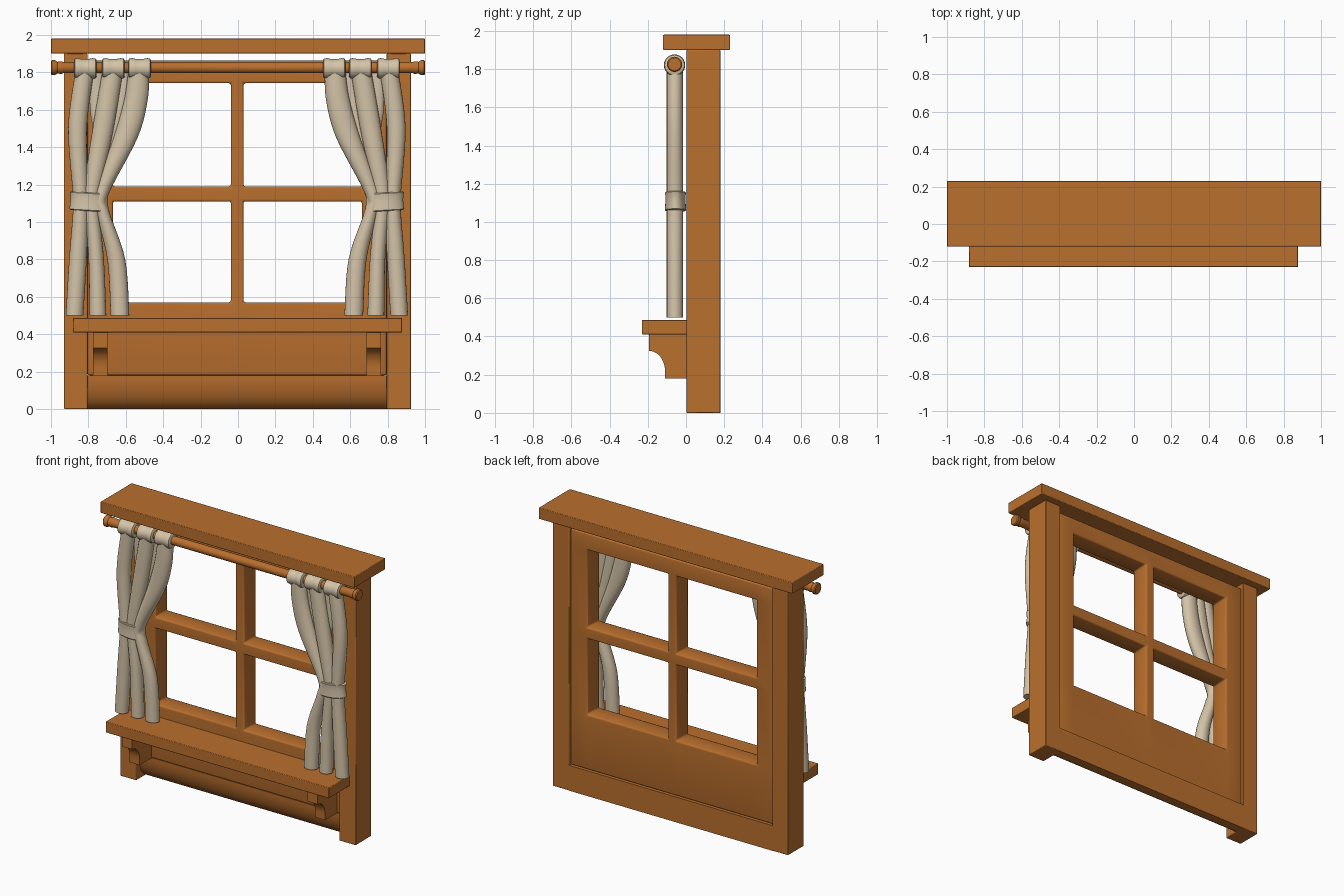
import bpy, bmesh, math
from mathutils import Vector

cube = bpy.data.objects.get("Cube")
if cube:
    bpy.data.objects.remove(cube, do_unlink=True)


def material(name, rgb):
    m = bpy.data.materials.new(name)
    m.use_nodes = True
    m.diffuse_color = (*rgb, 1)
    m.node_tree.nodes["Principled BSDF"].inputs["Base Color"].default_value = (*rgb, 1)
    return m


wood = material("warm_wood", (0.49, 0.16, 0.027))
cloth = material("beige_cloth", (0.66, 0.55, 0.39))


def finish(name, bm, mat, bevel=0, segments=2, thickness=0):
    bmesh.ops.recalc_face_normals(bm, faces=bm.faces[:])
    me = bpy.data.meshes.new(name)
    bm.to_mesh(me)
    bm.free()
    ob = bpy.data.objects.new(name, me)
    bpy.context.collection.objects.link(ob)
    me.materials.append(mat)
    if thickness:
        so = ob.modifiers.new("Thickness", 'SOLIDIFY')
        so.thickness = thickness
        so.offset = 0
    if bevel:
        be = ob.modifiers.new("Bevel", 'BEVEL')
        be.width = bevel
        be.segments = segments
        be.limit_method = 'ANGLE'
    bpy.ops.object.select_all(action='DESELECT')
    ob.select_set(True)
    bpy.context.view_layer.objects.active = ob
    bpy.ops.object.shade_smooth_by_angle(angle=math.radians(40))
    return ob


def box(name, x, y, z, bevel=0.004):
    bm = bmesh.new()
    bmesh.ops.create_cube(bm, size=1)
    for v in bm.verts:
        v.co = [a + (c + 0.5) * (b - a) for c, (a, b) in zip(v.co, (x, y, z))]
    return finish(name, bm, wood, bevel)


def extrude_x(name, profile, x0, x1):
    """Extrude a (y, z) outline from x0 to x1."""
    bm = bmesh.new()
    face = bm.faces.new([bm.verts.new((x0, y, z)) for y, z in profile])
    new = bmesh.ops.extrude_face_region(bm, geom=[face])["geom"]
    for v in new:
        if isinstance(v, bmesh.types.BMVert):
            v.co.x = x1
    return finish(name, bm, wood)


def smooth_keys(keys, steps):
    """Catmull-Rom interpolation between key stations."""
    k = [Vector(p) for p in [keys[0], *keys, keys[-1]]]
    out = []
    for a, b, c, d in zip(k, k[1:], k[2:], k[3:]):
        for i in range(steps):
            t = i / steps
            out.append(b + (c - a) * (t / 2) + (a * 2 - b * 5 + c * 4 - d) * (t * t / 2)
                       + (b * 3 - a - c * 3 + d) * (t ** 3 / 2))
    return out + [k[-1]]


def loft(name, stations, mat, axis='z', sides=20, tilt=0):
    """Elliptical tube; station = (position, centre a, centre b, radius a, radius b)."""
    bm = bmesh.new()
    rings = []
    for t, a, b, ra, rb in stations:
        ring = []
        for i in range(sides):
            w = math.tau * i / sides
            p, q = a + ra * math.cos(w), b + rb * math.sin(w)
            co = (p, q, t + tilt * (p - a)) if axis == 'z' else (t, p, q)
            ring.append(bm.verts.new(co))
        rings.append(ring)
    for r, s in zip(rings, rings[1:]):
        for i in range(sides):
            j = (i + 1) % sides
            bm.faces.new((r[i], r[j], s[j], s[i]))
    bm.faces.new(rings[0])
    bm.faces.new(rings[-1])
    return finish(name, bm, mat)


# Outer frame and shelf
box("top_board", (-1, 1), (-0.12, 0.23), (1.9, 1.98))
box("right_post", (-0.93, -0.805), (0.003, 0.18), (0, 1.9))
box("left_post", (0.795, 0.925), (0.003, 0.18), (0, 1.9))
box("sill", (-0.883, 0.877), (-0.23, 0.04), (0.41, 0.487))

# Bottom rail with rounded front
arc = [(0.13 - 0.1 * math.cos(a), 0.18 * (1 - math.sin(a)))
       for a in [math.pi / 2 * i / 12 for i in range(13)]]
extrude_x("bottom_rail", arc + [(0.18, 0), (0.18, 0.18)], -0.81, 0.8)

# Window panel with four openings
xs = [-0.805, -0.669, -0.038, 0.029, 0.663, 0.795]
zs = [0.18, 0.57, 1.11, 1.19, 1.742, 1.862]
bm = bmesh.new()
grid = [[bm.verts.new((x, 0.095, z)) for z in zs] for x in xs]
for i in range(5):
    for j in range(5):
        if not (i in (1, 3) and j in (1, 3)):
            bm.faces.new((grid[i][j], grid[i + 1][j], grid[i + 1][j + 1], grid[i][j + 1]))
finish("window_panel", bm, wood, bevel=0.012, segments=3, thickness=0.14)

# Curtain rod with end knobs
ROD_Y, ROD_Z = -0.06, 1.825
half = [(0.935, 0.03), (0.945, 0.034), (0.965, 0.031), (0.978, 0.04), (0.994, 0.04), (1.0, 0.034)]
ends = [(-x, r) for x, r in reversed(half)] + half
loft("curtain_rod", [(x, ROD_Y, ROD_Z, r, r) for x, r in ends], wood, 'x', 24)

# Folds as height, distance from centre, half width, per side
FOLDS = {
    "outer": [(1.80, 0.815, 0.05), (1.5, 0.852, 0.05), (1.15, 0.835, 0.042),
              (1.05, 0.835, 0.042), (0.8, 0.85, 0.047), (0.5, 0.868, 0.047)],
    "middle": [(1.80, 0.665, 0.055), (1.5, 0.715, 0.056), (1.15, 0.777, 0.045),
               (1.05, 0.775, 0.04), (0.8, 0.752, 0.041), (0.5, 0.743, 0.045)],
    "inner": [(1.80, 0.525, 0.056), (1.65, 0.54, 0.063), (1.45, 0.595, 0.064), (1.15, 0.725, 0.04),
              (1.05, 0.717, 0.037), (0.8, 0.645, 0.048), (0.5, 0.625, 0.05)],
}
BACK_FOLDS = {
    "outer": [(1.80, 0.752, 0.04), (1.6, 0.745, 0.04), (1.45, 0.74, 0.032), (1.15, 0.79, 0.03)],
    "inner": [(1.80, 0.60, 0.035), (1.6, 0.63, 0.04), (1.15, 0.75, 0.03)],
}
LOOP = [(-0.06, 0.044), (-0.055, 0.052), (-0.04, 0.055), (-0.01, 0.049),
        (0.02, 0.050), (0.043, 0.056), (0.056, 0.052), (0.06, 0.044)]
TIE = [(1.058, 0.097), (1.063, 0.105), (1.075, 0.104), (1.11, 0.099),
       (1.142, 0.101), (1.152, 0.104), (1.157, 0.096)]

for side, s in (("right", -1), ("left", 1)):
    def at(u):
        return -0.006 + s * u

    for part, keys in FOLDS.items():
        st = smooth_keys([(z, at(u), -0.058, w, 0.043) for z, u, w in keys], 6)
        loft(f"{side}_{part}_curtain_fold", st, cloth)
        u = keys[0][1] - 0.005
        loft(f"{side}_{part}_curtain_loop",
             [(at(u + x), ROD_Y, ROD_Z - 0.004, r, r) for x, r in LOOP], cloth, 'x', 24)
    for part, keys in BACK_FOLDS.items():
        st = smooth_keys([(z, at(u), -0.035, w, 0.018) for z, u, w in keys], 6)
        loft(f"{side}_{part}_back_fold", st, cloth, sides=12)
    loft(f"{side}_curtain_tie", [(z, at(0.79), -0.055, r, r * 0.53) for z, r in TIE],
         cloth, sides=28, tilt=0.06 * s)

    # Shelf bracket with concave front
    cove = [(-0.195 + 0.085 * math.sin(a), 0.22 + 0.11 * math.cos(a))
            for a in [math.pi / 2 * i / 10 for i in range(11)]]
    cove = [(-0.195 + 0.085 * math.sin(a), 0.325 - 0.105 * (1 - math.cos(a)))
            for a in [math.pi / 2 * i / 10 for i in range(11)]]
    extrude_x(f"{side}_bracket",
              [(0.04, 0.41), (-0.195, 0.41)] + cove + [(-0.11, 0.18), (0.04, 0.18)],
              at(0.692), at(0.77))
